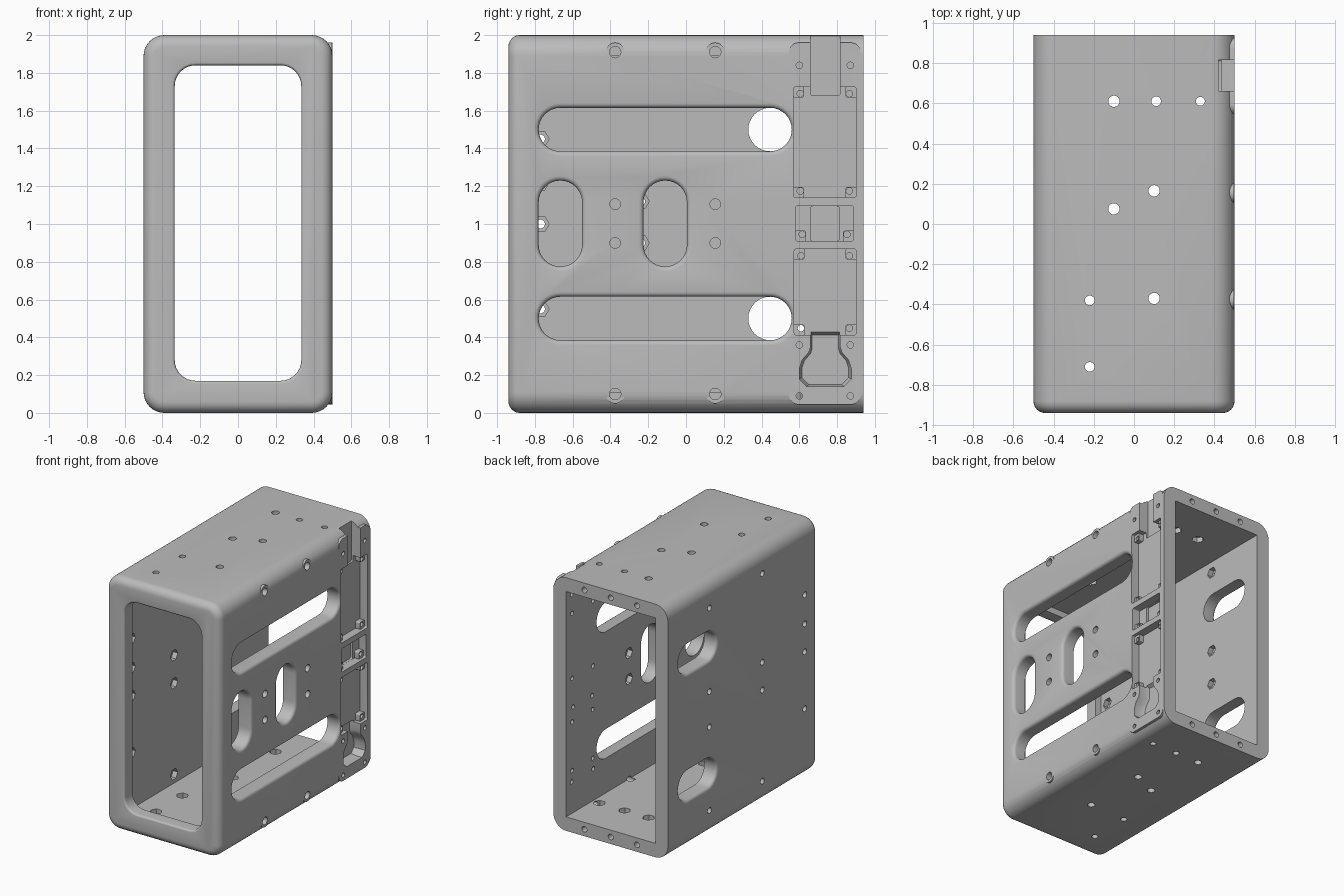
import bpy, bmesh, math
from mathutils import Vector

cube = bpy.data.objects.get("Cube")
if cube:
    bpy.data.objects.remove(cube, do_unlink=True)

grey = bpy.data.materials.new("plain grey")
grey.use_nodes = True
COLOUR = (0.5, 0.5, 0.5, 1)
grey.diffuse_color = COLOUR
grey.node_tree.nodes["Principled BSDF"].inputs["Base Color"].default_value = COLOUR

AXES = {"x": lambda u, v, d: (d, u, v),
        "y": lambda u, v, d: (u, d, v),
        "z": lambda u, v, d: (u, v, d)}


def rounded_rect(cu, cv, w, h, r, seg=8):
    r = max(r, 0)
    if r == 0:
        seg = 0
    points = []
    for k, (su, sv) in enumerate([(1, 1), (-1, 1), (-1, -1), (1, -1)]):
        for i in range(seg + 1):
            a = (k + (i / seg if seg else 0)) * math.pi / 2
            points.append((cu + su * (w / 2 - r) + r * math.cos(a),
                           cv + sv * (h / 2 - r) + r * math.sin(a)))
    return points


def loft(name, axis, rings):
    """Closed solid through rings of (outline, depth)."""
    bm = bmesh.new()
    loops = [[bm.verts.new(AXES[axis](u, v, d)) for u, v in outline]
             for outline, d in rings]
    n = len(loops[0])
    for a, b in zip(loops, loops[1:]):
        for i in range(n):
            j = (i + 1) % n
            bm.faces.new((a[i], a[j], b[j], b[i]))
    bm.faces.new(loops[0])
    bm.faces.new(loops[-1])
    bmesh.ops.remove_doubles(bm, verts=bm.verts, dist=1e-5)
    bmesh.ops.recalc_face_normals(bm, faces=bm.faces)
    mesh = bpy.data.meshes.new(name)
    bm.to_mesh(mesh)
    bm.free()
    mesh.materials.append(grey)
    ob = bpy.data.objects.new(name, mesh)
    bpy.context.scene.collection.objects.link(ob)
    return ob


def prism(name, axis, cu, cv, w, h, r, stops):
    """Rounded prism; stops are (depth, outward growth)."""
    return loft(name, axis, [(rounded_rect(cu, cv, w + 2 * g, h + 2 * g, r + g if r else 0), d)
                             for d, g in stops])


def span(name, axis, u0, u1, v0, v1, r, stops):
    return prism(name, axis, (u0 + u1) / 2, (v0 + v1) / 2, u1 - u0, v1 - v0, r, stops)


def drill(axis, u, v, r, d0, d1):
    return prism("drill", axis, u, v, 2 * r, 2 * r, r, [(d0, 0), (d1, 0)])


def hex_pocket(axis, u, v, d0, d1, r=0.045):
    outline = [(u + r * math.cos(i * math.pi / 3), v + r * math.sin(i * math.pi / 3))
               for i in range(6)]
    return loft("nut pocket", axis, [(outline, d0), (outline, d1)])


def flare(edge, inner, size=0.025):
    """Stops from inside the wall to a rounded-over outer edge."""
    s = 1 if edge > inner else -1
    stops = [(inner, 0)]
    for i in range(5):
        a = i / 4 * math.pi / 2
        stops.append((edge - s * size * (1 - math.sin(a)), size * (1 - math.cos(a))))
    return stops + [(edge + s * 0.06, size)]


def combine(target, operation, parts):
    """Apply a boolean with all the parts, then remove them."""
    group = bpy.data.collections.new("parts")
    bpy.context.scene.collection.children.link(group)
    for p in parts:
        p.hide_render = True
        group.objects.link(p)
    mod = target.modifiers.new("combine", "BOOLEAN")
    mod.operation, mod.solver = operation, "EXACT"
    mod.operand_type, mod.collection = "COLLECTION", group
    graph = bpy.context.evaluated_depsgraph_get()
    graph.update()
    mesh = bpy.data.meshes.new_from_object(target.evaluated_get(graph))
    target.modifiers.clear()
    target.data = mesh
    for p in parts:
        bpy.data.objects.remove(p, do_unlink=True)
    bpy.data.collections.remove(group)


WALL, SIDE, BACK = 0.39, 0.5, 0.94

# Outer case, rounded along its length and around the front
stops = [(BACK, 0)]
for i in range(7):
    a = i / 6 * math.pi / 2
    stops.append((-BACK + 0.06 * (1 - math.sin(a)), -0.06 * (1 - math.cos(a))))
case = prism("case_shell", "y", 0, 1, 1, 2, 0.11, stops)

# Square corner pads and screw bosses on the detailed side
SCREW_Y = (-0.375, 0.155)
adds = [span("pad", "x", 0.545, 0.925, z0, z1, 0.05, [(0.3, 0), (SIDE, 0)])
        for z0, z1 in ((0.045, 0.4), (1.6, 1.96))]
adds += [drill("x", y, z, 0.05, 0.3, 0.497) for y in SCREW_Y for z in (0.1, 1.91)]
combine(case, "UNION", adds)

# Cavity, front opening, long slots and panel recesses
cuts = [span("cavity", "y", -WALL, WALL, 0.11, 1.89, 0, [(-0.84, 0), (1.1, 0)]),
        span("opening", "y", -0.335, 0.335, 0.17, 1.84, 0.11, flare(-BACK, -0.7, 0.015))]
for z in (0.5, 1.5):
    cuts.append(span("slot", "x", -0.78, 0.56, z - 0.115, z + 0.115, 0.115, flare(SIDE, 0.2)))
    cuts.append(span("slot", "x", 0.33, 0.8, z - 0.115, z + 0.115, 0.115, flare(-SIDE, -0.2)))
for y in (-0.665, -0.11):
    cuts.append(span("slot", "x", y - 0.115, y + 0.115, 0.775, 1.23, 0.115, flare(SIDE, 0.2)))
PANELS = [(0.57, 0.9, 1.14, 1.725), (0.58, 0.887, 0.91, 1.095), (0.573, 0.9, 0.413, 0.867)]
FLOOR = 0.435
for y0, y1, z0, z1 in PANELS:
    cuts.append(span("recess", "x", y0, y1, z0, z1, 0.01, [(FLOOR, 0), (0.6, 0)]))
# Cable channel, clip slot and bulb-shaped bowl
cuts.append(span("channel", "x", 0.66, 0.815, 1.68, 2.1, 0.01, [(0.42, 0), (0.6, 0)]))
cuts.append(span("clip", "x", 0.66, 0.81, 0.911, 1.094, 0.01, [(0.415, 0), (0.6, 0)]))
bowl = [(0.6, 0.18), (0.64, 0.14), (0.835, 0.14), (0.875, 0.18), (0.875, 0.235),
        (0.86, 0.28), (0.825, 0.32), (0.815, 0.35), (0.815, 0.43),
        (0.66, 0.43), (0.66, 0.35), (0.65, 0.32), (0.615, 0.28), (0.6, 0.235)]
base = [(0.737 + (y - 0.737) * 0.9, 0.25 + (z - 0.25) * 0.9) for y, z in bowl]
cuts.append(loft("bowl", "x", [(base, 0.41), (bowl, 0.44), (bowl, 0.6)]))
combine(case, "DIFFERENCE", cuts)

# Corner standoffs inside the recesses
posts, holes = [], []
for n, (y0, y1, z0, z1) in enumerate(PANELS):
    for y in (y0 + 0.025, y1 - 0.025):
        for z in (z0 + 0.025, z1 - 0.025):
            if n == 1 and z > 1:
                continue
            posts.append(prism("standoff", "x", y, z, 0.06, 0.06, 0.01,
                               [(0.41, 0), (0.475, 0)]))
            holes.append((y + math.copysign(0.01, 0.735 - y), z + (0.01 if z < (z0 + z1) / 2 else -0.01)))
combine(case, "UNION", posts)

# Screw holes through the detailed side
cuts = []
for y, z in holes + [(y, z) for y in (0.6, 0.87) for z in (0.09, 0.36, 1.84)]:
    cuts.append(drill("x", y, z, 0.017, 0.3, 0.6))
for y in SCREW_Y:
    for z in (0.1, 1.91):
        cuts.append(drill("x", y, z, 0.03, 0.35, 0.6))
    for z in (0.9, 1.105):
        cuts.append(drill("x", y, z, 0.028, 0.3, 0.6))
        cuts.append(hex_pocket("x", y, z, 0.3, 0.43))

# Screw holes and nut pockets in the plain side
for y, heights in ((-0.77, (0.55, 1.0, 1.22, 1.45)),
                   (-0.24, (0.18, 0.9, 1.12, 1.82)),
                   (0.42, (0.2, 0.86, 1.14, 1.8))):
    for z in heights:
        cuts.append(drill("x", y, z, 0.023, -0.6, -0.3))
        cuts.append(hex_pocket("x", y, z, -0.43, -0.3))

# Screw holes and nut pockets in the top and bottom
for x, y, r in ((-0.1, 0.61, 0.028), (0.11, 0.61, 0.024), (0.33, 0.61, 0.022),
                (0.1, 0.165, 0.028), (-0.1, 0.075, 0.028), (-0.22, -0.38, 0.024),
                (0.1, -0.37, 0.028), (-0.22, -0.71, 0.024)):
    for outer, inner, pocket in ((-0.1, 0.2, 0.07), (2.1, 1.8, 1.93)):
        cuts.append(drill("z", x, y, r, outer, inner))
        cuts.append(hex_pocket("z", x, y, inner, pocket))

# Holes in the back rim
for x in (-0.23, 0, 0.23):
    for z in (0.055, 1.945):
        cuts.append(drill("y", x, z, 0.022, 0.75, 1.0))
combine(case, "DIFFERENCE", cuts)

bpy.ops.object.select_all(action="DESELECT")
case.select_set(True)
bpy.context.view_layer.objects.active = case
bpy.ops.object.shade_smooth_by_angle(angle=math.radians(30))
